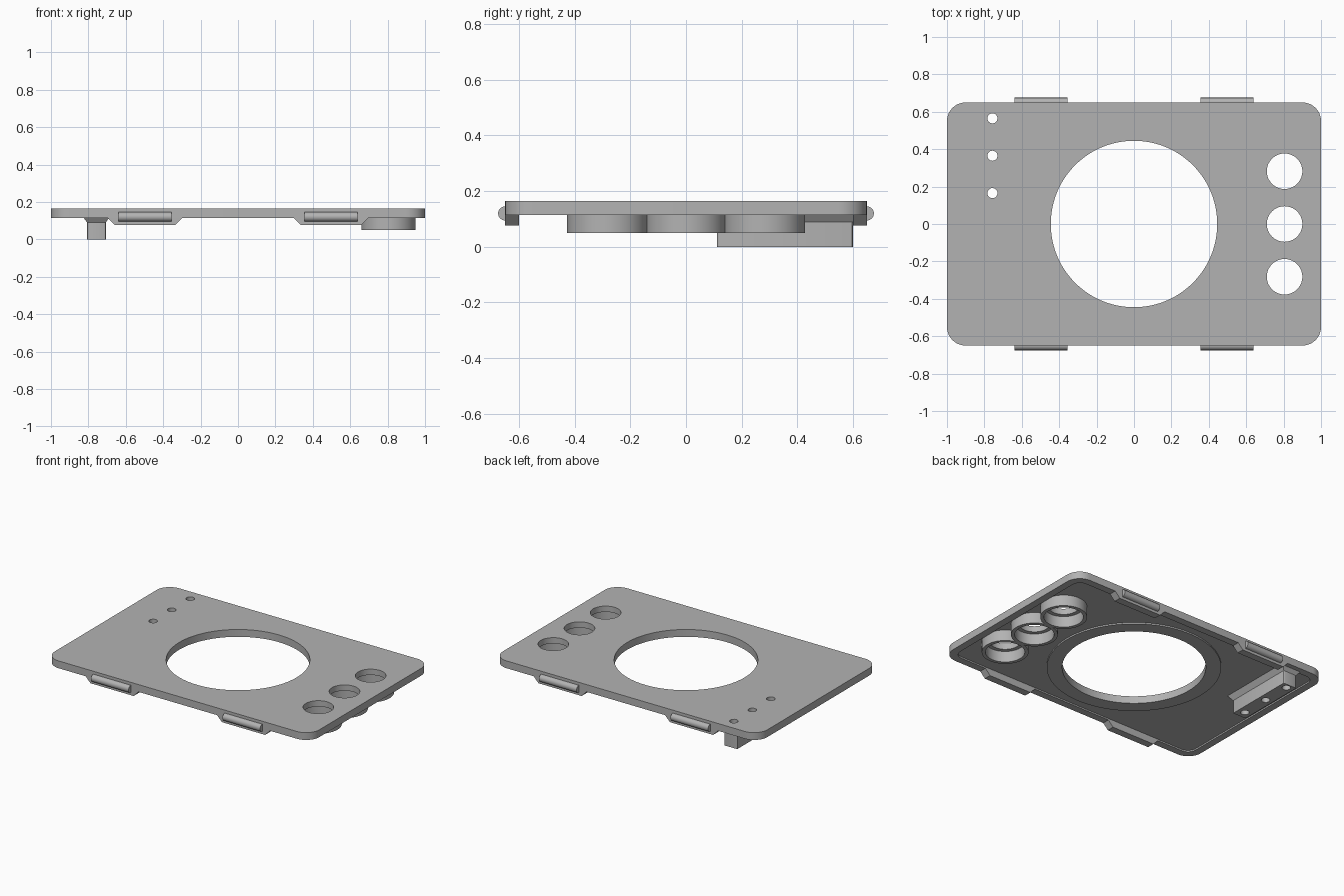
import bpy
import bmesh
import math
from mathutils import Matrix, Vector

cube = bpy.data.objects.get("Cube")
if cube:
    bpy.data.objects.remove(cube, do_unlink=True)

grey = bpy.data.materials.new("plain_grey")
grey.use_nodes = True
grey.diffuse_color = (0.45, 0.45, 0.45, 1)
grey.node_tree.nodes["Principled BSDF"].inputs["Base Color"].default_value = grey.diffuse_color


def circle(x, y, r, n=64):
    return [(x + r * math.cos(2 * math.pi * i / n), y + r * math.sin(2 * math.pi * i / n))
            for i in range(n)]


def rounded_rect(hx, hy, r, x=0, y=0, n=10):
    pts = []
    for q, (sx, sy) in enumerate([(1, 1), (-1, 1), (-1, -1), (1, -1)]):
        for i in range(n + 1):
            a = math.pi / 2 * (q + i / n)
            pts.append((x + sx * (hx - r) + r * math.cos(a), y + sy * (hy - r) + r * math.sin(a)))
    return pts


def finish(ob):
    ob.data.materials.clear()
    ob.data.materials.append(grey)
    bpy.ops.object.select_all(action='DESELECT')
    ob.select_set(True)
    bpy.context.view_layer.objects.active = ob
    bpy.ops.object.shade_smooth_by_angle(angle=math.radians(30))


def slab(name, loops, low, high, turn=Matrix()):
    """Extrude an outline, with inner loops as holes, along local z."""
    curve = bpy.data.curves.new(name, 'CURVE')
    curve.dimensions = '2D'
    curve.fill_mode = 'BOTH'
    curve.extrude = (high - low) / 2
    for loop in loops:
        spline = curve.splines.new('POLY')
        spline.points.add(len(loop) - 1)
        for p, (x, y) in zip(spline.points, loop):
            p.co = (x, y, 0, 1)
        spline.use_cyclic_u = True
    ob = bpy.data.objects.new(name, curve)
    bpy.context.collection.objects.link(ob)
    bpy.ops.object.select_all(action='DESELECT')
    ob.select_set(True)
    bpy.context.view_layer.objects.active = ob
    bpy.ops.object.convert(target='MESH')
    ob = bpy.context.view_layer.objects.active
    bm = bmesh.new()
    bm.from_mesh(ob.data)
    bmesh.ops.remove_doubles(bm, verts=bm.verts, dist=0.0001)
    bmesh.ops.recalc_face_normals(bm, faces=bm.faces)
    bm.transform(turn @ Matrix.Translation((0, 0, (low + high) / 2)))
    bm.to_mesh(ob.data)
    bm.free()
    finish(ob)
    return ob


# Main plate with its openings
LED_X, DIAL_X = -0.757, 0.805
led_holes = [circle(LED_X, y, 0.027, 24) for y in (0.165, 0.365, 0.565)]
dial_rows = (-0.282, 0, 0.282)
plate = slab("plate", [rounded_rect(1, 0.65, 0.1), circle(0, 0, 0.445, 96)] + led_holes
             + [circle(DIAL_X, y, 0.095) for y in dial_rows], 0.115, 0.165)

# Shallow recess underneath, leaving a rim and a collar round the big opening
cutter = slab("recess_cutter", [rounded_rect(0.95, 0.6, 0.06), circle(0, 0, 0.54, 96)], 0.1, 0.125)
cutter.hide_render = True
cut = plate.modifiers.new("recess", 'BOOLEAN')
cut.operation = 'DIFFERENCE'
cut.solver = 'EXACT'
cut.object = cutter
bpy.context.view_layer.objects.active = plate
bpy.ops.object.modifier_apply(modifier=cut.name)
bpy.data.objects.remove(cutter, do_unlink=True)
finish(plate)

# Round cups below the three side openings
for i, y in enumerate(dial_rows):
    slab(f"cup_{i + 1}", [circle(DIAL_X, y, 0.145), circle(DIAL_X, y, 0.122)], 0.05, 0.126)

# Block below the small holes, with a flared foot against the plate
BY, HX, HY = 0.356, 0.05, 0.244
slab("light_block", [rounded_rect(HX, HY, 0.008, LED_X, BY, 3)] + led_holes, 0, 0.126)
bm = bmesh.new()
rings = [[bm.verts.new((LED_X + sx * (HX + g), BY + sy * (HY + g), z))
          for sx, sy in ((1, 1), (-1, 1), (-1, -1), (1, -1))]
         for g, z in ((0, 0.09), (0.025, 0.125))]
for i in range(4):
    j = (i + 1) % 4
    bm.faces.new((rings[0][j], rings[0][i], rings[1][i], rings[1][j]))
bmesh.ops.recalc_face_normals(bm, faces=bm.faces)
for f in bm.faces:
    if f.normal.dot(f.calc_center_median() - Vector((LED_X, BY, 0.11))) < 0:
        f.normal_flip()
mesh = bpy.data.meshes.new("block_flare")
bm.to_mesh(mesh)
bm.free()
flare = bpy.data.objects.new("block_flare", mesh)
bpy.context.collection.objects.link(flare)
finish(flare)

# Clip tabs with rounded snap ridges on both long edges
upright = Matrix.Rotation(math.pi / 2, 4, 'X')
along_x = Matrix.Rotation(math.pi / 2, 4, 'Y')
for side, y in (("front", -0.65), ("back", 0.65)):
    for hand, x in (("right", -0.497), ("left", 0.497)):
        outline = [(x - 0.2, 0.115), (x - 0.163, 0.077), (x + 0.163, 0.077), (x + 0.2, 0.115)]
        inner = y - math.copysign(0.05, y)
        slab(f"{side}_{hand}_tab", [outline], min(-y, -inner), max(-y, -inner), upright)
        slab(f"{side}_{hand}_ridge", [circle(-0.12, y, 0.025, 32)], x - 0.142, x + 0.142, along_x)
